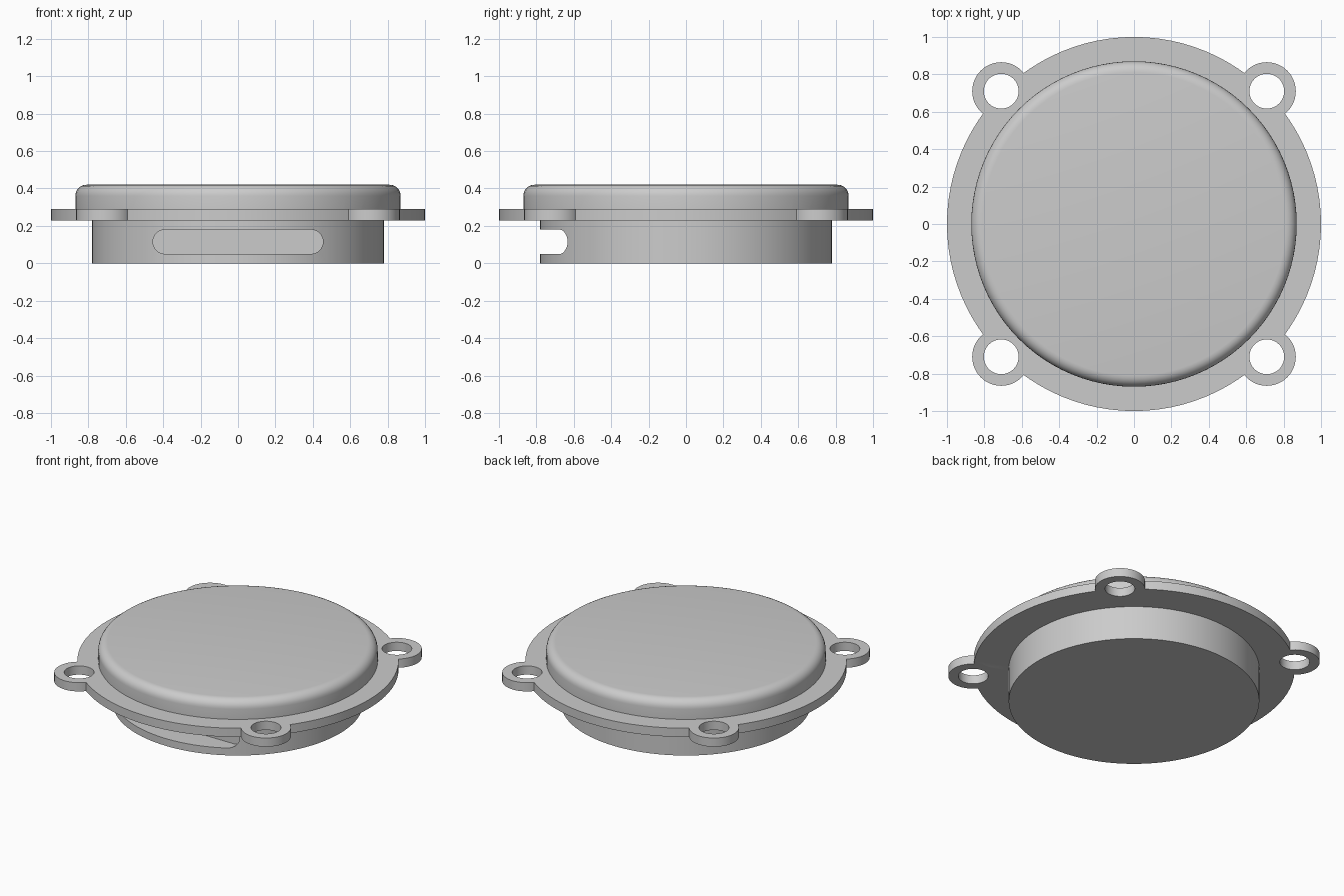
import bpy, bmesh
from math import pi, sin, cos, radians
from mathutils import Matrix, Vector

if "Cube" in bpy.data.objects:
    bpy.data.objects.remove(bpy.data.objects["Cube"])


def new_object(name, bm):
    bmesh.ops.recalc_face_normals(bm, faces=bm.faces)
    mesh = bpy.data.meshes.new(name)
    bm.to_mesh(mesh)
    bm.free()
    obj = bpy.data.objects.new(name, mesh)
    bpy.context.collection.objects.link(obj)
    return obj


def lathe(name, profile, steps):
    # Spin an (r, z) profile and cap both ends
    bm = bmesh.new()
    rings = [[bm.verts.new((r * cos(2 * pi * i / steps), r * sin(2 * pi * i / steps), z))
              for i in range(steps)] for r, z in profile]
    for a, b in zip(rings, rings[1:]):
        for i in range(steps):
            j = (i + 1) % steps
            bm.faces.new((a[i], a[j], b[j], b[i]))
    bm.faces.new(rings[0][::-1])
    bm.faces.new(rings[-1])
    return new_object(name, bm)


def four_cylinders(name, radius, z0, z1, steps):
    # One upright cylinder at each mounting corner
    bm = bmesh.new()
    for sx in (-1, 1):
        for sy in (-1, 1):
            bmesh.ops.create_cone(
                bm, cap_ends=True, segments=steps, radius1=radius, radius2=radius,
                depth=z1 - z0,
                matrix=Matrix.Translation((sx * EAR, sy * EAR, (z0 + z1) / 2)))
    return new_object(name, bm)


def combine(target, tool, operation):
    mod = target.modifiers.new(tool.name, 'BOOLEAN')
    mod.operation = operation
    mod.solver = 'EXACT'
    mod.object = tool
    bpy.context.view_layer.objects.active = target
    bpy.ops.object.modifier_apply(modifier=mod.name)
    bpy.data.objects.remove(tool, do_unlink=True)


EAR = 0.71
FLANGE_Z = (0.23, 0.29)

# Stepped round body: plug, flange and lid with a rounded rim
fillet = 0.06
rim = [(0.87 - fillet + fillet * cos(radians(a)), 0.42 - fillet + fillet * sin(radians(a)))
       for a in range(0, 91, 15)]
housing = lathe("cover_housing", [(0.78, 0), (0.78, FLANGE_Z[0]), (1, FLANGE_Z[0]),
                                  (1, FLANGE_Z[1]), (0.87, FLANGE_Z[1])] + rim, 96)

# Mounting ears and their screw holes
combine(housing, four_cylinders("ears", 0.155, *FLANGE_Z, 48), 'UNION')
combine(housing, four_cylinders("screw_holes", 0.093, 0.1, 0.5, 48), 'DIFFERENCE')

# Rounded slot in the front of the plug
bm = bmesh.new()
r, half, zc = 0.065, 0.455, 0.115
outline = [bm.verts.new((s * (half - r) + r * cos(a), -1.0, zc + r * sin(a)))
           for s, start in ((1, -pi / 2), (-1, pi / 2))
           for a in [start + pi * i / 16 for i in range(17)]]
face = bm.faces.new(outline)
extruded = bmesh.ops.extrude_face_region(bm, geom=[face], use_keep_orig=True)
bmesh.ops.translate(bm, vec=Vector((0, 0.4, 0)),
                    verts=[v for v in extruded["geom"] if isinstance(v, bmesh.types.BMVert)])
combine(housing, new_object("slot", bm), 'DIFFERENCE')

# Smooth curved walls, crisp edges
housing.select_set(True)
bpy.context.view_layer.objects.active = housing
bpy.ops.object.shade_smooth_by_angle(angle=radians(30))
